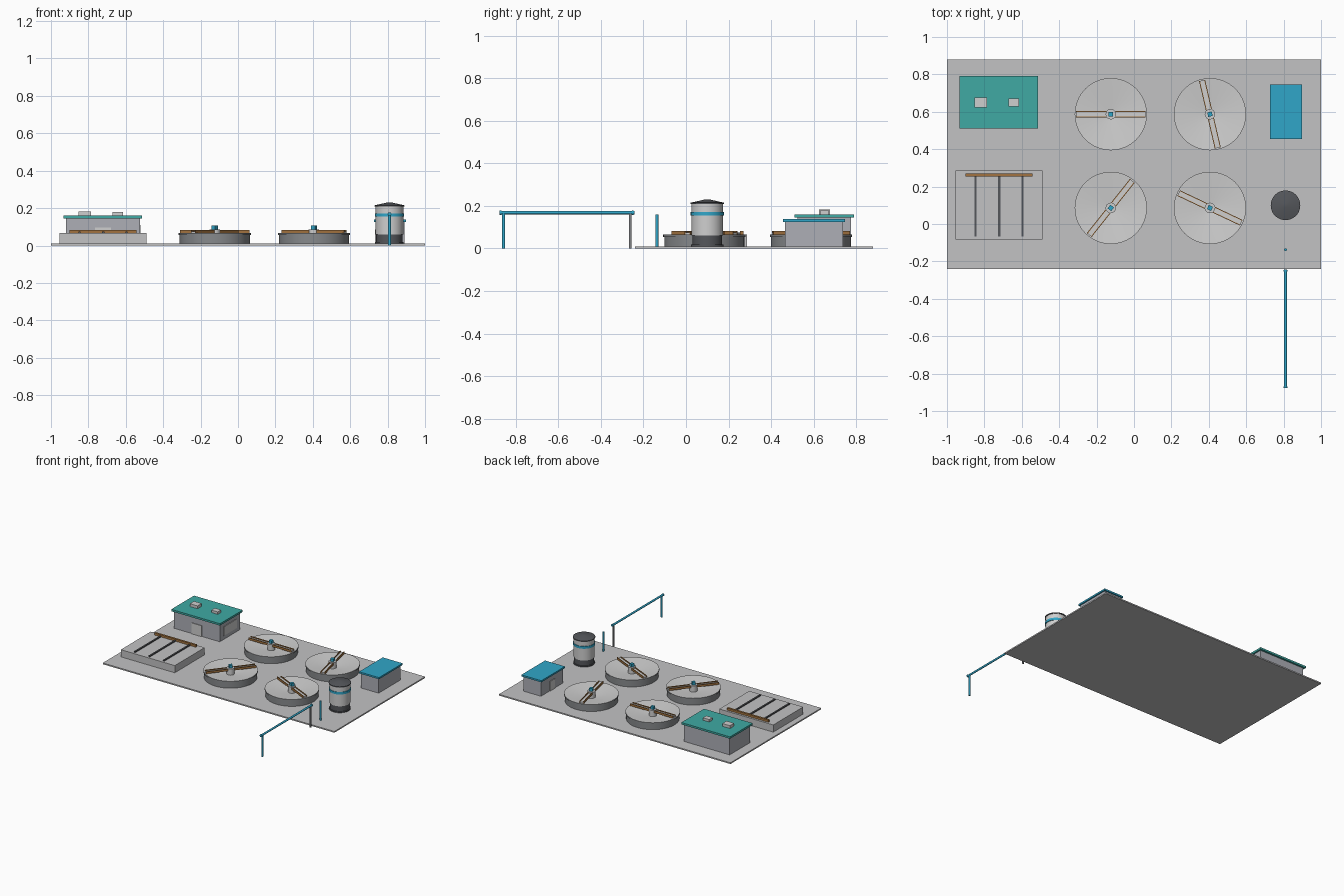
import bpy, math
from mathutils import Vector

cube = bpy.data.objects.get("Cube")
if cube:
    bpy.data.objects.remove(cube, do_unlink=True)


def material(name, r, g, b):
    m = bpy.data.materials.new(name)
    m.use_nodes = True
    m.diffuse_color = (r, g, b, 1)
    m.node_tree.nodes["Principled BSDF"].inputs["Base Color"].default_value = (r, g, b, 1)
    return m


concrete = material("pale concrete", 0.54, 0.54, 0.55)
wall = material("wall grey", 0.42, 0.43, 0.47)
tank_grey = material("tank grey", 0.24, 0.25, 0.26)
light = material("light grey metal", 0.62, 0.62, 0.62)
dark = material("dark steel", 0.09, 0.095, 0.105)
teal = material("teal roof", 0.05, 0.40, 0.37)
blue = material("bright blue", 0.03, 0.38, 0.58)
brown = material("rust brown", 0.36, 0.17, 0.05)


def mesh_object(name, verts, faces, mats, smooth=False):
    me = bpy.data.meshes.new(name)
    me.from_pydata(verts, [], faces)
    for m in mats:
        me.materials.append(m)
    ob = bpy.data.objects.new(name, me)
    bpy.context.collection.objects.link(ob)
    if smooth:
        bpy.ops.object.select_all(action='DESELECT')
        ob.select_set(True)
        bpy.context.view_layer.objects.active = ob
        bpy.ops.object.shade_smooth_by_angle(angle=math.radians(30))
    return ob


def box(name, x, y, z, mat):
    """Box from (low, high) pairs."""
    verts = [(a, b, c) for a in x for b in y for c in z]
    faces = [(0, 1, 3, 2), (4, 6, 7, 5), (0, 4, 5, 1),
             (2, 3, 7, 6), (0, 2, 6, 4), (1, 5, 7, 3)]
    return mesh_object(name, verts, faces, [mat])


def block(name, x, y, w, d, z, mat):
    return box(name, (x - w / 2, x + w / 2), (y - d / 2, y + d / 2), z, mat)


def lathe(name, x, y, profile, mats, rule=None, n=48):
    """Spin a (radius, height) profile; rule picks a material per band."""
    verts = [(r * math.cos(math.tau * i / n), r * math.sin(math.tau * i / n), z)
             for r, z in profile for i in range(n)]
    bands = len(profile) - 1
    faces = [(k * n + i, k * n + (i + 1) % n, (k + 1) * n + (i + 1) % n, (k + 1) * n + i)
             for k in range(bands) for i in range(n)]
    faces.append(tuple(reversed(range(n))))
    faces.append(tuple(range(bands * n, bands * n + n)))
    ob = mesh_object(name, verts, faces, mats, True)
    ob.location = (x, y, 0)
    if rule:
        for p in ob.data.polygons:
            p.material_index = rule(p)
    return ob


def rod(name, a, b, r, mat, n=16):
    a, b = Vector(a), Vector(b)
    ob = lathe(name, 0, 0, [(r, 0), (r, (b - a).length)], [mat], n=n)
    ob.location = a
    ob.rotation_euler = (b - a).to_track_quat('Z', 'Y').to_euler()
    return ob


# Ground slab
G = 0.01
box("ground_slab", (-1, 1), (-0.24, 0.88), (0, G), concrete)

# Round settling tanks with sunken dish, rotating bridge and drive hub
spots = [(-0.124, 0.587), (-0.124, 0.086), (0.406, 0.587), (0.406, 0.086)]
for i, (x, y) in enumerate(spots):
    tag = f"_{i + 1}"
    lathe("settling_tank" + tag, x, y,
          [(0.188, G), (0.188, 0.055), (0.193, 0.055), (0.193, 0.066),
           (0.186, 0.066), (0.02, 0.035)],
          [tank_grey, light], lambda p: 1 if p.normal.z > 0.5 else 0, 64)
    for name, off, w, z, mat in [("bridge_deck", 0, 0.026, (0.066, 0.076), light),
                                 ("bridge_rail_a", 0.014, 0.005, (0.066, 0.083), brown),
                                 ("bridge_rail_b", -0.014, 0.005, (0.066, 0.083), brown)]:
        part = box(name + tag, (-0.185, 0.185), (off - w / 2, off + w / 2), z, mat)
        part.location = (x, y, 0)
        part.rotation_euler.z = 0.9 * i
    lathe("hub_column" + tag, x, y, [(0.028, 0.03), (0.028, 0.085)], [light], n=16)
    hub = block("hub_drive" + tag, 0, 0, 0.024, 0.024, (0.08, 0.107), blue)
    hub.location = (x, y, 0)
    hub.rotation_euler.z = 0.9 * i

# Control building with door, side window and roof vents
box("control_building", (-0.92, -0.525), (0.525, 0.775), (G, 0.145), wall)
box("control_roof", (-0.933, -0.513), (0.51, 0.79), (0.145, 0.16), teal)
box("control_door", (-0.765, -0.68), (0.52, 0.527), (G, 0.095), light)
box("control_window", (-0.527, -0.521), (0.57, 0.73), (0.04, 0.11), light)
block("roof_vent_large", -0.82, 0.65, 0.066, 0.052, (0.16, 0.182), light)
block("roof_vent_small", -0.643, 0.65, 0.055, 0.042, (0.16, 0.179), light)

# Pump house
box("pump_house", (0.737, 0.889), (0.465, 0.737), (G, 0.125), wall)
box("pump_house_roof", (0.727, 0.899), (0.455, 0.747), (0.125, 0.138), blue)
box("pump_house_door", (0.732, 0.739), (0.57, 0.63), (G, 0.085), light)

# Filter basin with channels and feed pipe
box("filter_basin", (-0.954, -0.488), (-0.083, 0.286), (G, 0.066), concrete)
for i, x in enumerate((-0.847, -0.721, -0.596)):
    block(f"basin_channel_{i + 1}", x, 0.097, 0.012, 0.327, (0.064, 0.074), dark)
box("basin_feed_pipe", (-0.9, -0.542), (0.254, 0.27), (0.066, 0.083), brown)

# Storage silo with dark skirt, blue band and shallow cone cap
SX, SY = 0.81, 0.1
lathe("silo_skirt", SX, SY, [(0.076, G), (0.076, 0.018), (0.07, 0.018), (0.07, 0.06)], [dark])
lathe("silo_body", SX, SY, [(0.074, 0.06), (0.074, 0.212)], [light])
lathe("silo_band", SX, SY, [(0.078, 0.154), (0.078, 0.172)], [blue])
lathe("silo_cap", SX, SY, [(0.079, 0.208), (0.079, 0.215), (0.012, 0.23)], [dark])

# Overhead inlet pipe on two posts, and a free standing riser
rod("inlet_pipe", (SX, -0.876, 0.168), (SX, -0.243, 0.168), 0.0075, blue)
for i, y in enumerate((-0.872, -0.25)):
    rod(f"pipe_flange_{i + 1}", (SX, y - 0.004, 0.168), (SX, y + 0.004, 0.168), 0.01, blue)
rod("far_post", (SX, -0.857, 0), (SX, -0.857, 0.165), 0.0075, blue)
rod("near_post", (SX, -0.262, 0), (SX, -0.262, 0.165), 0.0065, tank_grey)
rod("riser_pipe", (SX, -0.137, G), (SX, -0.137, 0.16), 0.0075, blue)
